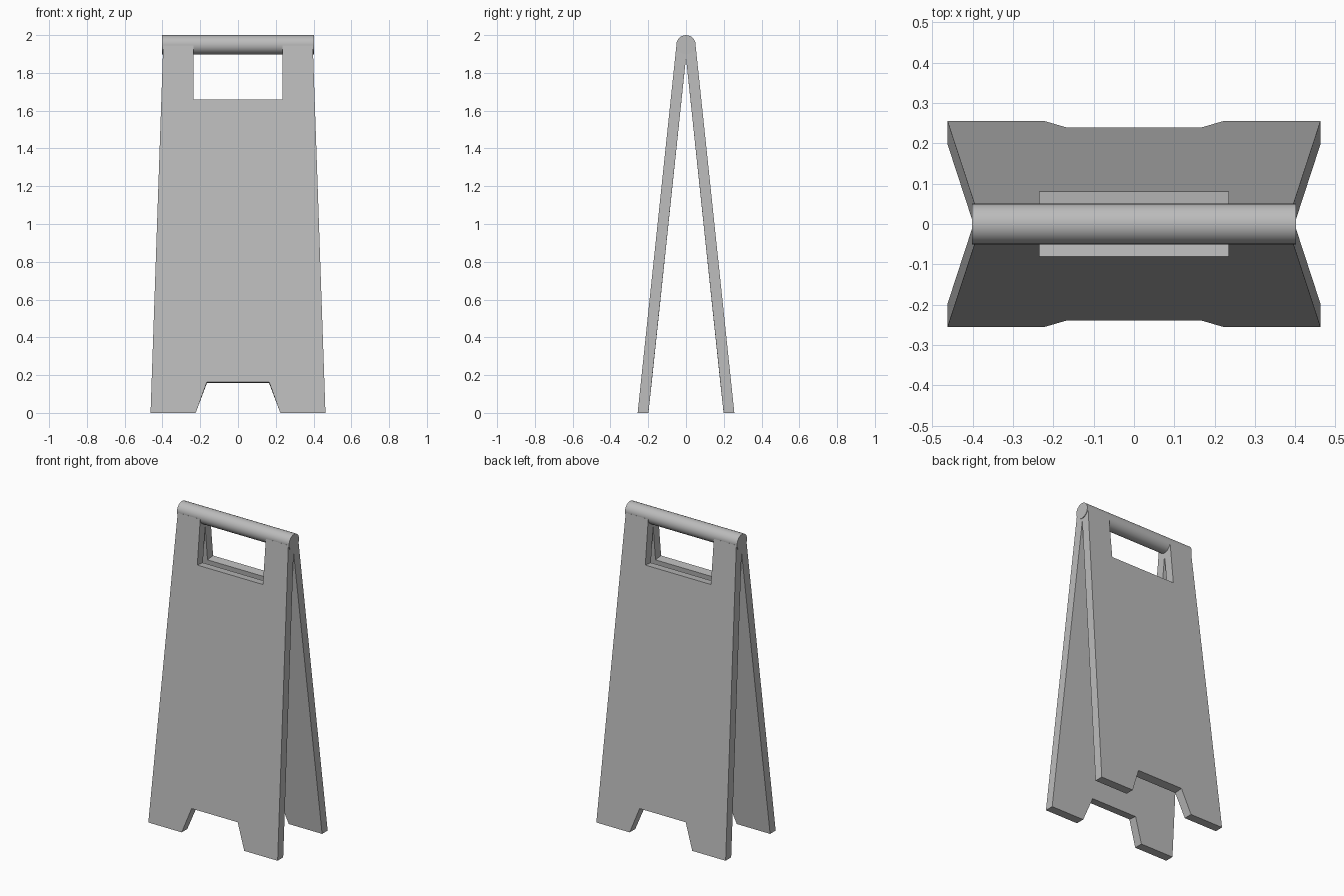
import bpy
import bmesh
from math import pi

cube = bpy.data.objects.get("Cube")
if cube:
    bpy.data.objects.remove(cube, do_unlink=True)

grey = bpy.data.materials.new("plain grey plastic")
grey.use_nodes = True
colour = (0.5, 0.5, 0.5, 1)
grey.diffuse_color = colour
grey.node_tree.nodes["Principled BSDF"].inputs["Base Color"].default_value = colour

SLOPE = 0.1055              # inward lean per unit of height
OUTER, INNER = 0.256, 0.199   # panel faces at floor level
TOP = 1.945

# Right half of the panel outline: handle slot, tapered side, foot notch
half = [(0.235, 1.66), (0.235, TOP), (0.396, TOP),
        (0.463, 0), (0.224, 0), (0.165, 0.163)]
outline = half + [(-x, z) for x, z in reversed(half)]


def leaning_panel(name, side):
    bm = bmesh.new()

    def ring(floor_y, drop):
        # Cut edges are square to the panel, but the feet sit flat on the floor
        return [bm.verts.new((x, side * (floor_y - SLOPE * z), z - (drop if z > 0 else 0)))
                for x, z in outline]

    outer, inner = ring(OUTER, 0), ring(INNER, 0.006)
    bm.faces.new(outer)
    bm.faces.new(inner[::-1])
    for i in range(len(outer)):
        j = (i + 1) % len(outer)
        bm.faces.new((outer[j], outer[i], inner[i], inner[j]))
    bmesh.ops.recalc_face_normals(bm, faces=bm.faces)
    mesh = bpy.data.meshes.new(name)
    bm.to_mesh(mesh)
    bm.free()
    mesh.materials.append(grey)
    bpy.context.collection.objects.link(bpy.data.objects.new(name, mesh))


leaning_panel("front_panel", -1)
leaning_panel("back_panel", 1)

# Round hinge bar that doubles as the carrying handle
bpy.ops.mesh.primitive_cylinder_add(vertices=24, radius=0.051, depth=0.803,
                                    location=(0, 0, 1.949), rotation=(0, pi / 2, 0))
bar = bpy.context.object
bar.name = "hinge_handle_bar"
bar.data.materials.append(grey)
bpy.ops.object.shade_smooth_by_angle()
